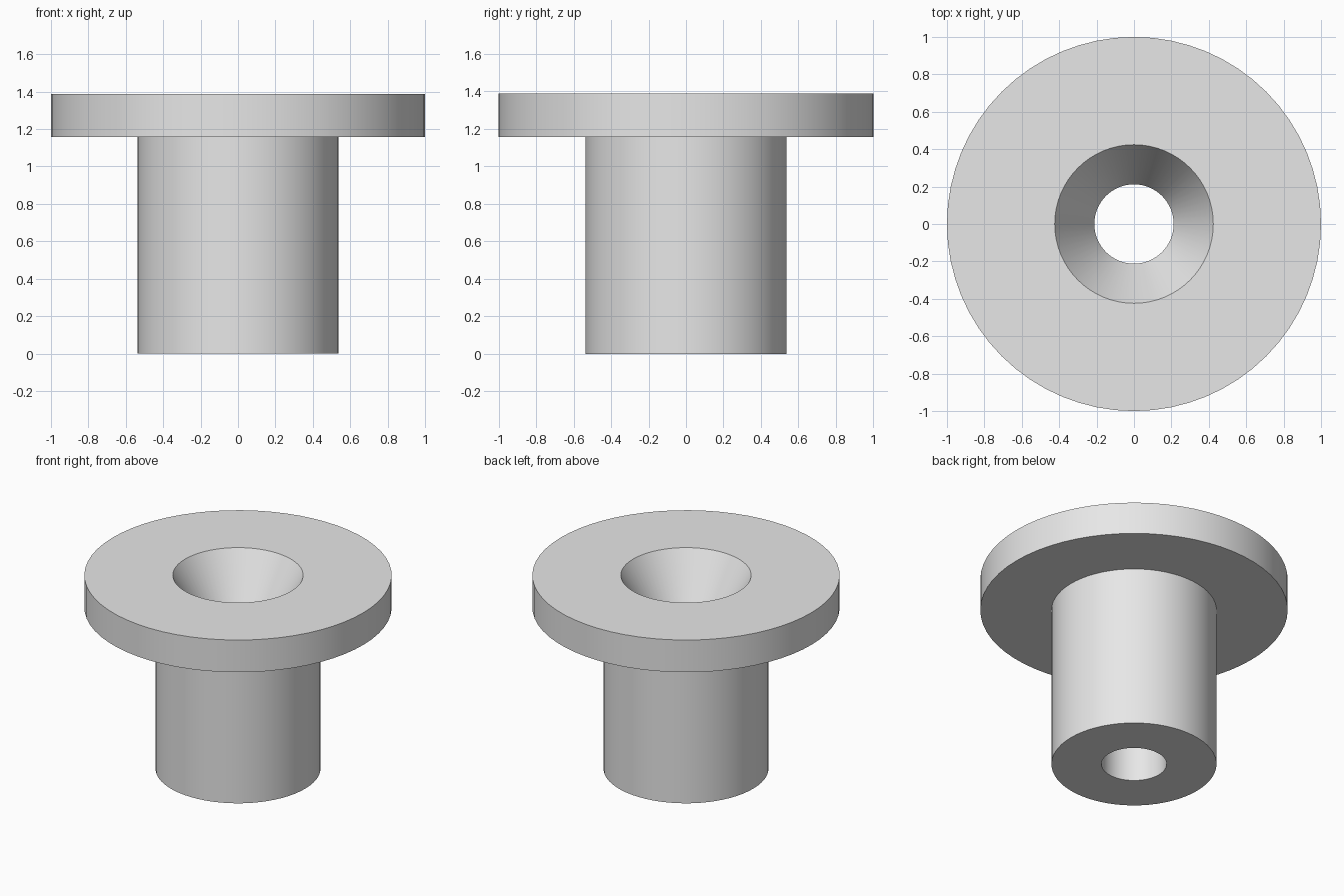
import bpy
import bmesh
import math

cube = bpy.data.objects.get("Cube")
if cube:
    bpy.data.objects.remove(cube, do_unlink=True)

SEGMENTS = 64

grey = bpy.data.materials.new("plain grey")
grey.use_nodes = True
colour = (0.8, 0.8, 0.8, 1)
grey.diffuse_color = colour
grey.node_tree.nodes["Principled BSDF"].inputs["Base Color"].default_value = colour


def lathe(name, profile):
    """Spin a closed (radius, height) profile around z."""
    bm = bmesh.new()
    rings = [
        [bm.verts.new((r * math.cos(a), r * math.sin(a), z))
         for a in (math.tau * i / SEGMENTS for i in range(SEGMENTS))]
        for r, z in profile
    ]
    for k, ring in enumerate(rings):
        above = rings[(k + 1) % len(rings)]
        for i in range(SEGMENTS):
            j = (i + 1) % SEGMENTS
            bm.faces.new((ring[i], ring[j], above[j], above[i]))
    bmesh.ops.recalc_face_normals(bm, faces=bm.faces)
    mesh = bpy.data.meshes.new(name)
    bm.to_mesh(mesh)
    bm.free()
    mesh.materials.append(grey)
    obj = bpy.data.objects.new(name, mesh)
    bpy.context.collection.objects.link(obj)
    return obj


# Flanged sleeve with a countersunk through bore
bore, sink, sleeve, flange = 0.212, 0.424, 0.537, 1.0
shoulder, top, sink_depth = 1.157, 1.388, 0.36
bushing = lathe("flanged_bushing", [
    (bore, 0), (sleeve, 0), (sleeve, shoulder), (flange, shoulder),
    (flange, top), (sink, top), (bore, top - sink_depth),
])

# Smooth walls, sharp rims
bpy.ops.object.select_all(action="DESELECT")
bushing.select_set(True)
bpy.context.view_layer.objects.active = bushing
bpy.ops.object.shade_smooth_by_angle(angle=math.radians(25))
